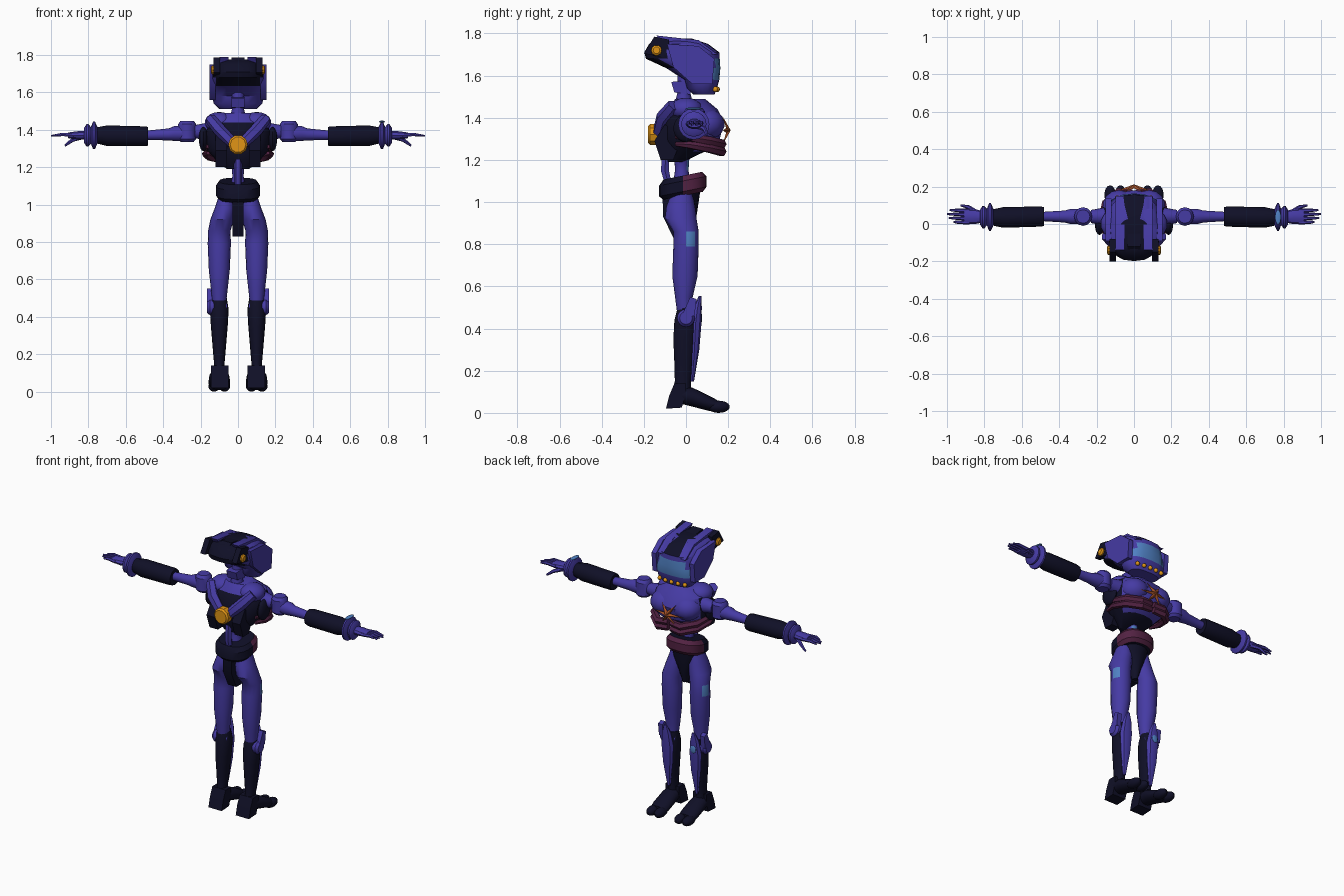
import bpy, bmesh
from math import cos, sin, pi, radians
from mathutils import Matrix, Vector

if "Cube" in bpy.data.objects:
    bpy.data.objects.remove(bpy.data.objects["Cube"])


def material(name, *rgb):
    mat = bpy.data.materials.new(name)
    mat.use_nodes = True
    mat.diffuse_color = (*rgb, 1)
    mat.node_tree.nodes["Principled BSDF"].inputs["Base Color"].default_value = (*rgb, 1)
    return mat


purple = material("violet armour", .06, .043, .37)
dark = material("midnight navy", .005, .005, .02)
maroon = material("maroon", .085, .016, .055)
amber = material("amber", .75, .3, .008)
rust = material("rust orange", .36, .08, .02)
blue = material("sky blue", .08, .22, .55)
parts = []


def finish(name, bm, mats, mirror=False, rule=None):
    """Turn a bmesh into an object, colouring faces by the rule."""
    bmesh.ops.recalc_face_normals(bm, faces=bm.faces)
    bm.normal_update()
    if rule:
        for face in bm.faces:
            face.material_index = rule(face.calc_center_median(), face.normal)
    mesh = bpy.data.meshes.new(name)
    bm.to_mesh(mesh)
    bm.free()
    return place(name, mesh, mats, mirror)


def place(name, mesh, mats, mirror):
    for mat in mats if isinstance(mats, list) else [mats]:
        mesh.materials.append(mat)
    obj = bpy.data.objects.new(name, mesh)
    bpy.context.collection.objects.link(obj)
    if mirror:
        obj.modifiers.new("Mirror", "MIRROR").use_mirror_merge = False
    parts.append(obj)
    return obj


def loft(name, mats, axis, sections, mirror=False, rule=None, n=16, power=2, tilt=0):
    """Skin oval sections (x, y, z, radius, radius) strung along an axis."""
    bm = bmesh.new()
    rings = []
    for x, y, z, a, b in sections:
        ring = []
        for i in range(n):
            c, s = cos(2 * pi * i / n), sin(2 * pi * i / n)
            u = a * abs(c) ** (2 / power) * (1 if c > 0 else -1)
            v = b * abs(s) ** (2 / power) * (1 if s > 0 else -1)
            offset = {"x": (0, u, v), "y": (u, 0, v), "z": (u, v, tilt * v)}[axis]
            ring.append(bm.verts.new(Vector((x, y, z)) + Vector(offset)))
        rings.append(ring)
    for low, high in zip(rings, rings[1:]):
        for i in range(n):
            j = (i + 1) % n
            bm.faces.new((low[i], low[j], high[j], high[i]))
    bm.faces.new(rings[0])
    bm.faces.new(rings[-1])
    return finish(name, bm, mats, mirror, rule)


def prism(name, mat, profile, x0, x1, mirror=False):
    """Extrude a (y, z) outline from x0 to x1."""
    bm = bmesh.new()
    sides = [[bm.verts.new((x, y, z)) for y, z in profile] for x in (x0, x1)]
    for i in range(len(profile)):
        j = (i + 1) % len(profile)
        bm.faces.new((sides[0][i], sides[0][j], sides[1][j], sides[1][i]))
    for side in sides:
        bm.faces.new(side)
    return finish(name, bm, mat, mirror)


def ball(name, mat, centre, radii, mirror=False):
    bm = bmesh.new()
    matrix = Matrix.Translation(centre) @ Matrix.Diagonal((*radii, 1))
    bmesh.ops.create_uvsphere(bm, u_segments=14, v_segments=9, radius=1, matrix=matrix)
    return finish(name, bm, mat, mirror)


def tube(name, mat, points, mirror=False):
    """Round bar through (x, y, z, radius) points."""
    curve = bpy.data.curves.new(name, "CURVE")
    curve.dimensions, curve.bevel_depth, curve.bevel_resolution = "3D", 1, 1
    curve.use_fill_caps = True
    spline = curve.splines.new("POLY")
    spline.points.add(len(points) - 1)
    for point, (x, y, z, r) in zip(spline.points, points):
        point.co, point.radius = (x, y, z, 1), r
    helper = bpy.data.objects.new(name + "_path", curve)
    mesh = bpy.data.meshes.new_from_object(helper)
    mesh.materials.clear()
    bpy.data.objects.remove(helper)
    return place(name, mesh, mat, mirror)


# Feet
prism("heel", dark, [(-.095, .02), (-.02, .025), (0, .09), (0, .14), (-.055, .14), (-.08, .08)],
      .05, .145, True)
loft("foot", dark, "y", [(.1, -.05, .09, .04, .04), (.1, .03, .075, .055, .045),
                         (.1, .11, .045, .058, .036), (.1, .15, .035, .05, .025)], True)
for x in (.072, .128):
    ball("toe", dark, (x, .155, .029), (.031, .053, .029), True)

# Legs
loft("shin", dark, "z", [(.1, -.02, .08, .035, .045), (.1, -.015, .15, .028, .038),
                         (.1, -.01, .23, .035, .045), (.1, -.005, .35, .045, .055),
                         (.1, 0, .44, .05, .055), (.1, 0, .5, .04, .04)], True)
loft("shin_guard", purple, "z", [(.1, .03, .15, .01, .008), (.1, .04, .3, .033, .023),
                                 (.1, .045, .42, .042, .028), (.1, .055, .5, .03, .02),
                                 (.1, .067, .555, .01, .006)], True, n=8)
loft("knee_joint", purple, "x", [(.06, 0, .45, .03, .03), (.075, 0, .45, .04, .04),
                                 (.15, 0, .45, .042, .042), (.165, 0, .45, .03, .03)], True)
prism("knee_flange", purple, [(-.02, .46), (.04, .46), (.05, .54), (.02, .55)], .135, .165, True)
loft("thigh", [purple, blue], "z",
     [(.1, -.005, .46, .035, .035), (.1, -.01, .55, .045, .042), (.1, -.005, .65, .056, .06),
      (.1, 0, .79, .062, .06), (.1, 0, .86, .06, .06), (.085, -.025, .92, .063, .075),
      (.07, -.025, .98, .055, .068), (.065, -.02, 1.04, .04, .05)], True,
     lambda c, n: int(.79 < c.z < .86 and n.x > .75 and n.y > .1))
ball("knee_patch", blue, (-.1, .071, .45), (.02, .006, .025))

# Hips
loft("pelvis", dark, "z", [(0, 0, .84, .016, .025), (0, 0, .92, .04, .048),
                           (0, 0, 1, .08, .06), (0, -.01, 1.07, .1, .08)])
prism("seat_strip", dark, [(-.112, 1.04), (-.108, .93), (-.06, .83), (0, .83), (0, 1.04)], -.03, .03)
loft("belt", [dark, maroon], "z",
     [(0, -.015, 1.03, .1, .095), (0, -.015, 1.05, .118, .112), (0, -.015, 1.1, .118, .112),
      (0, -.015, 1.125, .1, .092)], rule=lambda c, n: int(c.y > 0 and c.z > 1.04),
     n=20, power=2.5, tilt=.2)

# Waist
loft("abdomen", [purple, blue], "z",
     [(0, -.02, 1.07, .05, .045), (0, -.02, 1.15, .03, .032), (0, -.02, 1.2, .033, .035),
      (0, -.01, 1.27, .07, .07)], rule=lambda c, n: int(1.15 < c.z < 1.2 and n.y > .6))
tube("spine", purple, [(0, -.085, 1.09, .018), (0, -.1, 1.15, .022), (0, -.095, 1.24, .02)])

# Torso
loft("ribcage", [purple, dark], "z",
     [(0, -.05, 1.19, .06, .035), (0, -.01, 1.24, .12, .1), (0, .02, 1.3, .175, .14),
      (0, .03, 1.38, .18, .15), (0, .03, 1.44, .16, .12), (0, .02, 1.49, .08, .07)],
     rule=lambda c, n: int(c.z < 1.41 and c.y < .06), power=2.3)
ball("chest_plate", purple, (.08, .095, 1.37), (.09, .088, .075), True)
ball("side_disc", dark, (.185, 0, 1.35), (.025, .06, .065), True)
prism("rear_rib", dark, [(-.12, 1.2), (-.15, 1.29), (-.1, 1.37), (-.02, 1.3), (-.06, 1.2)],
      .06, .12, True)
tube("back_strap", purple, [(.15, -.06, 1.46, .03), (.1, -.11, 1.4, .034),
                            (.03, -.13, 1.33, .03)], True)
ball("collar_pad", purple, (.1, 0, 1.44), (.08, .08, .055), True)
for k in range(2):
    z = 1.245 + .035 * k
    tube("chest_rib", maroon, [(.01, .165, z, .02), (.08, .17, z - .005, .024),
                               (.15, .11, z + .01, .023), (.175, .02, z + .025, .018),
                               (.16, -.05, z + .03, .01)], True)
loft("back_disc", amber, "y", [(0, -.18, 1.32, .042, .042), (0, -.17, 1.32, .052, .052),
                               (0, -.13, 1.32, .052, .052)], n=10)

# Six-pointed chest star, raised in the middle
bm = bmesh.new()
peak = bm.verts.new((0, .212, 1.34))
rim = []
for i in range(12):
    angle, reach = pi * i / 6, .022 if i % 2 else 1
    u, v = (.1, .075) if reach == 1 else (reach, reach)
    rim.append(bm.verts.new((u * cos(angle), .175 if reach == 1 else .19, 1.34 + v * sin(angle))))
for i in range(12):
    bm.faces.new((peak, rim[i], rim[(i + 1) % 12]))
bmesh.ops.solidify(bm, geom=bm.faces[:], thickness=.008)
finish("chest_star", bm, rust)

# Arms
loft("shoulder_link", purple, "x", [(.15, .04, 1.39, .05, .05), (.23, .04, 1.39, .035, .035)], True)
loft("shoulder_barrel", purple, "z",
     [(.272, .04, 1.335, .035, .035), (.272, .04, 1.35, .048, .05), (.272, .04, 1.43, .048, .05),
      (.272, .04, 1.447, .036, .036)], True, n=12)
loft("upper_arm", purple, "x", [(.28, .04, 1.38, .042, .042), (.34, .04, 1.38, .04, .04),
                                (.37, .04, 1.375, .032, .032), (.5, .04, 1.37, .024, .024)], True)
loft("forearm", dark, "x", [(.48, .04, 1.365, .05, .05), (.5, .04, 1.365, .054, .053),
                            (.7, .035, 1.368, .055, .055), (.77, .035, 1.37, .04, .04)], True, n=12)
for x, size in ((.77, .074), (.805, .06)):
    loft("wrist_ring", purple, "x", [(x - .018, .037, 1.37, .045, .045), (x - .005, .037, 1.37, size, size),
                                     (x + .005, .037, 1.37, size, size),
                                     (x + .018, .037, 1.37, .04, .04)], True)
ball("wrist_patch", blue, (.77, .037, 1.443), (.016, .04, .006))

# Hands
loft("palm", purple, "x", [(.8, .038, 1.37, .028, .025), (.85, .04, 1.37, .04, .024),
                           (.91, .04, 1.37, .038, .016)], True, n=10)
for i, tip in enumerate((.965, .99, 1, .985)):
    y = .008 + .021 * i
    tube("finger", purple, [(.88, y, 1.37, .011), (.94, y + .002, 1.375, .01),
                            (tip, y + .003, 1.367, .005)], True)
tube("thumb", purple, [(.84, .06, 1.36, .014), (.885, .09, 1.345, .011), (.925, .1, 1.315, .006)], True)

# Neck
loft("neck", purple, "z", [(0, -.01, 1.46, .045, .045), (0, -.01, 1.52, .03, .03),
                           (0, 0, 1.6, .035, .04)])
prism("nape_bracket", purple, [(-.07, 1.57), (-.055, 1.52), (.02, 1.51), (.04, 1.58)], -.035, .035)


# Head, with a dark rear and crown strip and a visor facing forwards
def head_colour(c, n):
    if 1.58 < c.z < 1.68 and n.y > .75:
        return 2
    return int(c.y < -.08 or (n.z > .6 and abs(c.x) < .05))


loft("helmet", [purple, dark, blue], "z",
     [(0, .085, 1.51, .1, .05), (0, .075, 1.54, .13, .072), (0, .075, 1.58, .138, .083),
      (0, .035, 1.635, .14, .128), (0, -.015, 1.68, .14, .175), (0, -.02, 1.71, .14, .178),
      (0, -.035, 1.75, .125, .14), (0, -.05, 1.775, .08, .08)],
     rule=head_colour, n=20, power=2.6)
prism("cheek_plate", purple, [(-.09, 1.75), (.06, 1.74), (.135, 1.68), (.125, 1.56), (.03, 1.56),
                              (-.06, 1.64)], .12, .152, True)
prism("crest_fin", purple, [(-.14, 1.79), (.06, 1.768), (.15, 1.7), (.1, 1.7), (-.1, 1.73)],
      .05, .1, True)
prism("rear_fin", dark, [(-.2, 1.705), (-.15, 1.785), (-.08, 1.77), (-.08, 1.68)], .095, .13, True)
prism("crown_ridge", dark, [(-.19, 1.72), (-.12, 1.785), (.05, 1.76), (.1, 1.7)], -.035, .035)
loft("side_bolt", amber, "x", [(.11, -.14, 1.72, .025, .025), (.138, -.14, 1.72, .025, .025),
                               (.145, -.14, 1.72, .016, .016)], True, n=10)
for i in range(5):
    x = .045 * (i - 2)
    ball("chin_stud", amber, (x, .148 - x * x, 1.535), (.013, .013, .013))

# Smooth shading with sharp creases
bpy.ops.object.select_all(action="DESELECT")
for obj in parts:
    obj.select_set(True)
bpy.context.view_layer.objects.active = parts[0]
bpy.ops.object.shade_smooth_by_angle(angle=radians(35))
